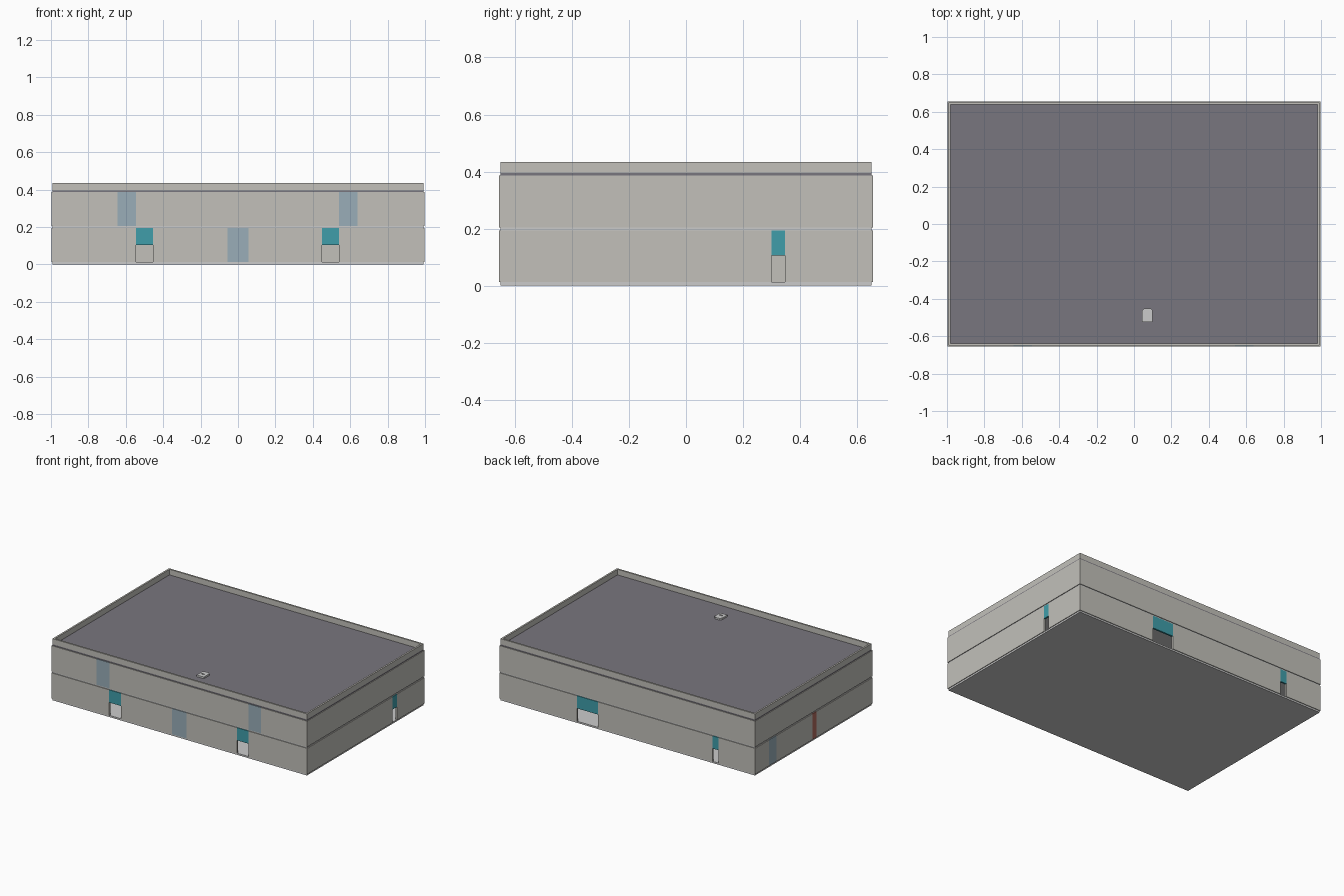
import bpy, bmesh

if "Cube" in bpy.data.objects:
    bpy.data.objects.remove(bpy.data.objects["Cube"])

HX, HY, T = 0.998, 0.655, 0.012      # outer half sizes, wall thickness
LOW, UP = (0.012, 0.194), (0.204, 0.386)
DOOR_TOP = 0.105


def material(name, rgb):
    m = bpy.data.materials.new(name)
    m.diffuse_color = (*rgb, 1)
    m.use_nodes = True
    m.node_tree.nodes["Principled BSDF"].inputs["Base Color"].default_value = m.diffuse_color
    return m


WALL = material("warm_wall", (0.54, 0.53, 0.49))
ROOF = material("dark_roof", (0.19, 0.18, 0.21))
TEAL = material("teal_header", (0.05, 0.34, 0.40))
BLUE = material("window_blue", (0.32, 0.42, 0.48))
RED = material("panel_red", (0.42, 0.14, 0.11))


def box(name, x, y, z, mat=None):
    """Box from (min, max) ranges on each axis."""
    bm = bmesh.new()
    bmesh.ops.create_cube(bm, size=1)
    for v in bm.verts:
        v.co = [r[0] if c < 0 else r[1] for c, r in zip(v.co, (x, y, z))]
    me = bpy.data.meshes.new(name)
    bm.to_mesh(me)
    bm.free()
    ob = bpy.data.objects.new(name, me)
    bpy.context.collection.objects.link(ob)
    if mat:
        me.materials.append(mat)
    return ob


def wall(side, z, openings=()):
    """Wall split along its length; each opening is (centre, width, kind)."""
    sign = 1 if side in ("back", "right") else -1
    along_x = side in ("front", "back")
    out = HY if along_x else HX
    depth = tuple(sorted((sign * out, sign * (out - T))))
    end = HX if along_x else HY - T

    def piece(name, a, b, zr, mat):
        r = (a, b)
        box(f"{side}_{name}", r if along_x else depth, depth if along_x else r, zr, mat)

    pos = -end
    for centre, width, kind in sorted(openings, key=lambda o: o[0]):
        a, b = centre - width / 2, centre + width / 2
        piece("wall", pos, a, z, WALL)
        if kind == "door":
            piece("door_header", a, b, (DOOR_TOP, z[1]), TEAL)
        elif kind == "window":
            piece("window", a, b, z, BLUE)
        else:
            piece("red_panel", a, b, z, RED)
        pos = b
    piece("wall", pos, end, z, WALL)


# Floor slabs and roof slab, set in slightly from the walls
SX, SY = 0.993, 0.65
box("ground_slab", (-SX, SX), (-SY, SY), (0, LOW[0]))
box("middle_slab", (-SX, SX), (-SY, SY), (LOW[1], UP[0]))
box("roof_slab", (-SX, SX), (-SY, SY), (UP[1], 0.395), ROOF)

# Ground floor walls
wall("front", LOW, [(-0.5, 0.092, "door"), (0, 0.112, "window"), (0.495, 0.092, "door")])
wall("back", LOW, [(0.31, 0.165, "door"), (-0.69, 0.048, "door")])
wall("right", LOW, [(0.323, 0.048, "door")])
wall("left", LOW, [(0.459, 0.08, "window"), (-0.005, 0.046, "red")])

# Upper floor walls
wall("front", UP, [(-0.595, 0.1, "window"), (0.59, 0.1, "window")])
for s in ("back", "right", "left"):
    wall(s, UP)

# Parapet around the roof
PZ = (0.395, 0.434)
for s in (-1, 1):
    yr = tuple(sorted((s * SY, s * (SY - T))))
    xr = tuple(sorted((s * SX, s * (SX - T))))
    box("parapet_long", (-SX, SX), yr, PZ, WALL)
    box("parapet_short", xr, (-SY + T, SY - T), PZ, WALL)

# Small roof unit: low base with two clipped corners and a handle
bm = bmesh.new()
outline = [(-.028, -.036), (.028, -.036), (.028, .024), (.018, .036), (-.018, .036), (-.028, .024)]
face = bm.faces.new([bm.verts.new((x + 0.072, y - 0.487, 0.395)) for x, y in outline])
top = bmesh.ops.extrude_face_region(bm, geom=[face])["geom"]
bmesh.ops.translate(bm, vec=(0, 0, 0.012), verts=[g for g in top if isinstance(g, bmesh.types.BMVert)])
bmesh.ops.recalc_face_normals(bm, faces=bm.faces)
me = bpy.data.meshes.new("roof_hatch")
bm.to_mesh(me)
bm.free()
bpy.context.collection.objects.link(bpy.data.objects.new("roof_hatch", me))
box("hatch_handle", (0.062, 0.082), (-0.495, -0.491), (0.407, 0.412))
